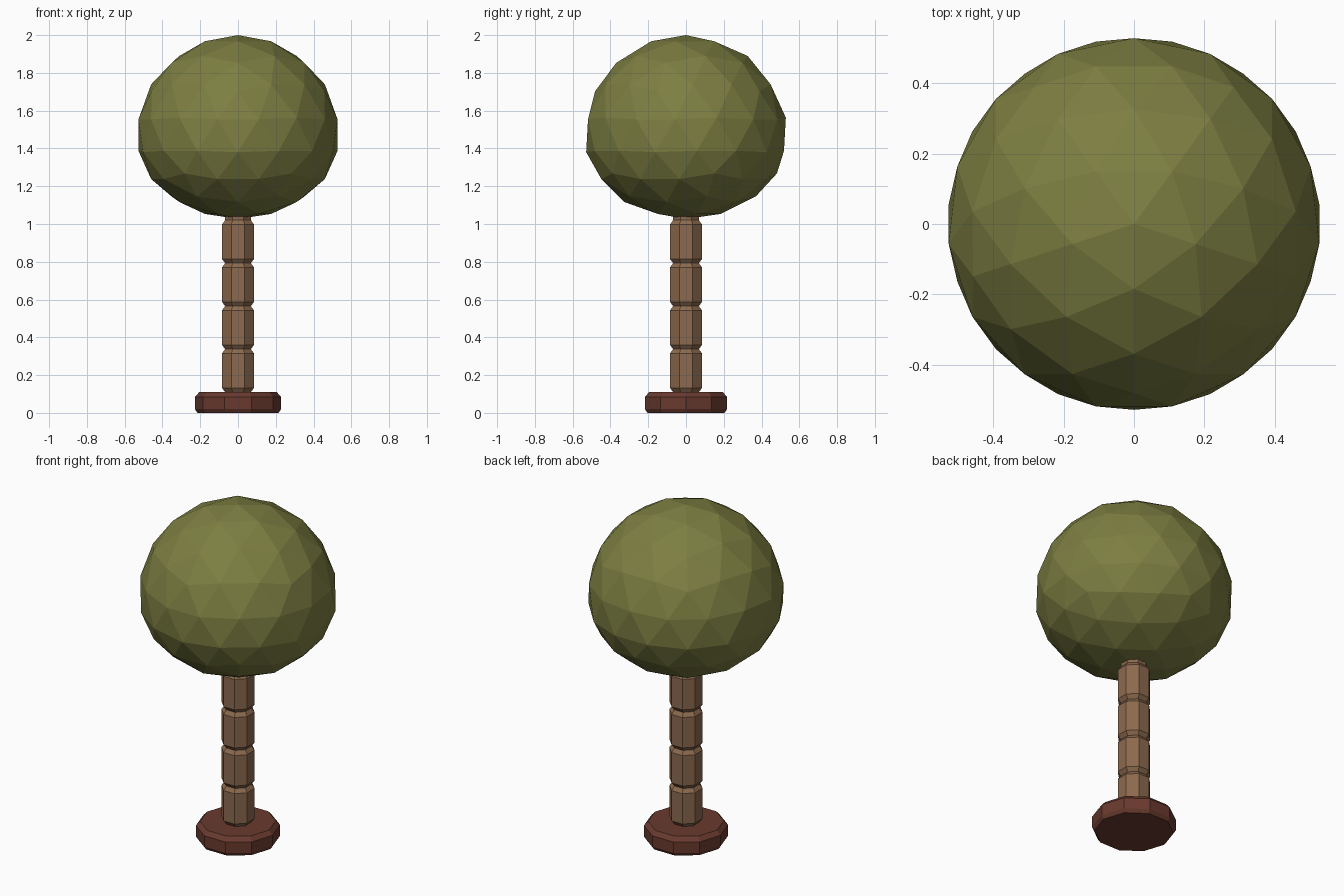
import bpy, bmesh, math
from mathutils import Matrix

cube = bpy.data.objects.get("Cube")
if cube:
    bpy.data.objects.remove(cube)


def material(name, rgb):
    m = bpy.data.materials.new(name)
    m.use_nodes = True
    m.diffuse_color = (*rgb, 1)
    bsdf = next(n for n in m.node_tree.nodes if n.type == 'BSDF_PRINCIPLED')
    bsdf.inputs["Base Color"].default_value = (*rgb, 1)
    return m


def finish(bm, name, mat):
    bmesh.ops.recalc_face_normals(bm, faces=bm.faces[:])
    mesh = bpy.data.meshes.new(name)
    bm.to_mesh(mesh)
    bm.free()
    mesh.materials.append(mat)
    obj = bpy.data.objects.new(name, mesh)
    bpy.context.collection.objects.link(obj)
    return obj


def turned(name, mat, profile, sides, start=0.0):
    """Faceted solid of revolution from (radius, z) pairs, capped at both ends."""
    bm = bmesh.new()
    rings = []
    for r, z in profile:
        angles = [start + math.tau * i / sides for i in range(sides)]
        rings.append([bm.verts.new((r * math.cos(a), r * math.sin(a), z)) for a in angles])
    for low, high in zip(rings, rings[1:]):
        for i in range(sides):
            j = (i + 1) % sides
            bm.faces.new((low[i], low[j], high[j], high[i]))
    bm.faces.new(rings[0][::-1])
    bm.faces.new(rings[-1])
    return finish(bm, name, mat)


leaf_green = material("leaf green", (0.205, 0.212, 0.054))
bark_brown = material("bark brown", (0.262, 0.144, 0.076))
base_red_brown = material("base red brown", (0.141, 0.042, 0.027))

# Ten-sided chamfered base
turned("base", base_red_brown,
       [(0.215, 0), (0.228, 0.02), (0.228, 0.085), (0.205, 0.11)], 10)

# Trunk of four stacked octagonal segments with pinched joints
bottom, step, chamfer = 0.11, 0.2275, 0.023
neck, full = 0.074, 0.092
profile = [(neck, bottom)]
for i in range(4):
    z = bottom + i * step
    profile += [(full, z + chamfer), (full, z + step - chamfer), (neck, z + step)]
profile.append((neck, 1.1))
turned("trunk", bark_brown, profile, 8, math.pi / 8)

# Faceted crown: geodesic ball with its lower half flattened
radius, middle, lower = 0.538, 1.462, 0.435
bm = bmesh.new()
bmesh.ops.create_icosphere(bm, subdivisions=1, radius=1)
bmesh.ops.subdivide_edges(bm, edges=bm.edges[:], cuts=2, use_grid_fill=True)
bmesh.ops.triangulate(bm, faces=bm.faces[:])
bmesh.ops.rotate(bm, verts=bm.verts[:], matrix=Matrix.Rotation(-math.pi / 2, 3, 'Z'))
for v in bm.verts:
    n = v.co.normalized()
    v.co = (n.x * radius, n.y * radius, middle + n.z * (radius if n.z > 0 else lower))
finish(bm, "crown", leaf_green)
